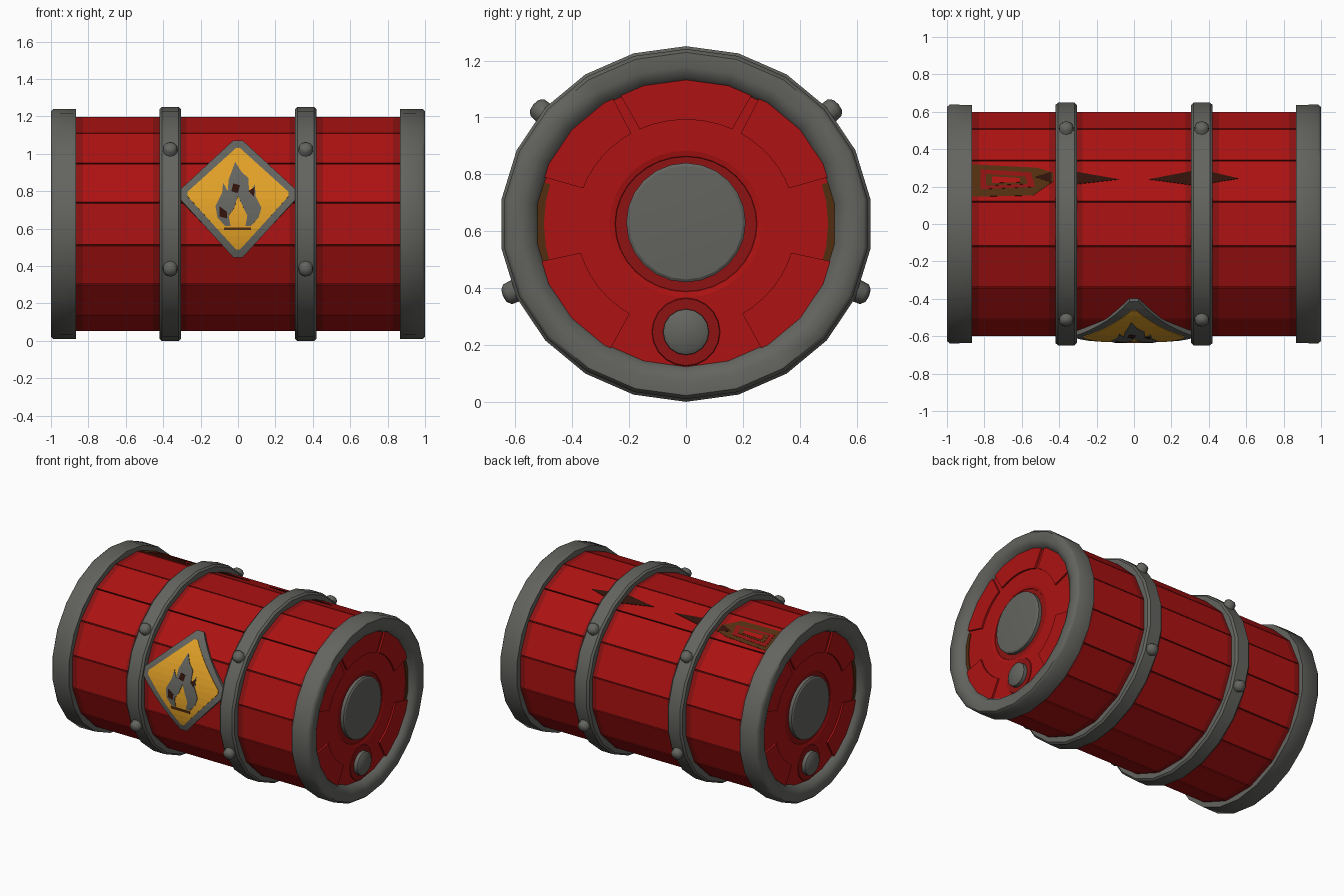
import bpy, bmesh, math
from mathutils import Matrix, Vector

if "Cube" in bpy.data.objects:
    bpy.data.objects.remove(bpy.data.objects["Cube"])

CZ, SQ = 0.625, 0.955          # barrel axis height, vertical squash


def mat(name, r, g, b):
    m = bpy.data.materials.new(name)
    m.diffuse_color = (r, g, b, 1)
    m.use_nodes = True
    m.node_tree.nodes["Principled BSDF"].inputs["Base Color"].default_value = m.diffuse_color
    return m


RED = mat("red_paint", 0.42, 0.006, 0.006)
DARK = mat("dark_red_edge", 0.27, 0.006, 0.006)
SEAM = mat("seam_red", 0.09, 0.003, 0.003)
GREY = mat("grey_metal", 0.125, 0.125, 0.115)
YELLOW = mat("sign_yellow", 0.75, 0.35, 0.02)
RUST = mat("rust_brown", 0.085, 0.027, 0.005)
SOOT = mat("dark_rust", 0.03, 0.006, 0.003)

BARREL = Matrix.Translation((0, 0, CZ)) @ Matrix.Diagonal((1, 1, SQ, 1))


def finish(bm, name, mats, smooth=None):
    bmesh.ops.remove_doubles(bm, verts=bm.verts, dist=1e-5)
    bmesh.ops.recalc_face_normals(bm, faces=bm.faces)
    me = bpy.data.meshes.new(name)
    bm.to_mesh(me)
    bm.free()
    for m in mats:
        me.materials.append(m)
    ob = bpy.data.objects.new(name, me)
    bpy.context.collection.objects.link(ob)
    if smooth:
        bpy.ops.object.select_all(action='DESELECT')
        ob.select_set(True)
        bpy.context.view_layer.objects.active = ob
        bpy.ops.object.shade_smooth_by_angle(angle=math.radians(smooth))
    return ob


def lathe(name, prof, n, m, M=BARREL, start=0.0, closed=True, smooth=None):
    """Turn an (x, radius) profile round the x axis."""
    bm = bmesh.new()
    rings = []
    for i in range(n):
        a = start + 2 * math.pi * i / n
        rings.append([bm.verts.new(M @ Vector((x, r * math.sin(a), r * math.cos(a))))
                      for x, r in prof])
    for i in range(n):
        A, B = rings[i], rings[(i + 1) % n]
        for j in range(len(prof) if closed else len(prof) - 1):
            k = (j + 1) % len(prof)
            if prof[j][1] == 0 and prof[k][1] == 0:
                continue
            bm.faces.new((A[j], A[k], B[k], B[j]))
    bmesh.ops.dissolve_degenerate(bm, dist=1e-6, edges=bm.edges)
    return finish(bm, name, [m], smooth)


def plate(name, pts, f, h0, h1, mats, ucuts=(), vcuts=(), rule=None):
    """Flat outline (u, v), sliced, thickened from h0 to h1, bent by f(u, v, h)."""
    bm = bmesh.new()
    face = bm.faces.new([bm.verts.new((u, v, h0)) for u, v in pts])
    if len(pts) > 4:
        bmesh.ops.triangulate(bm, faces=[face])
    for cuts, no, ax in ((ucuts, (1, 0, 0), 0), (vcuts, (0, 1, 0), 1)):
        for c in cuts:
            co = [0, 0, 0]
            co[ax] = c
            bmesh.ops.bisect_plane(bm, geom=bm.verts[:] + bm.edges[:] + bm.faces[:],
                                   plane_co=co, plane_no=no)
    ext = bmesh.ops.extrude_face_region(bm, geom=bm.faces[:])
    for v in ext['geom']:
        if isinstance(v, bmesh.types.BMVert):
            v.co.z = h1
    if rule:
        for fc in bm.faces:
            fc.material_index = rule(fc.calc_center_median())
    for v in bm.verts:
        v.co = f(*v.co)
    return finish(bm, name, mats)


# Dark core seen through the plank seams and round the end discs
lathe("barrel_core", [(-.94, 0), (-.94, .595), (.94, .595), (.94, 0)], 16, SEAM,
      start=math.pi / 16)


# Sixteen planks, darker near the metal bands
def on_plank(k):
    def f(x, t, h):
        a, b = (2 * math.pi * (k + s) / 16 for s in (-.5, .5))
        pa, pb = (Vector((x, math.sin(q), math.cos(q))) for q in (a, b))
        p = pa.lerp(pb, t)
        r = .611 + h
        return BARREL @ Vector((x, p.y * r, p.z * r))
    return f


cuts = [s * c for s in (-1, 1) for c in (.275, .455, .83)]


def edge_rule(c):
    x = abs(c.x)
    return 0 if x < .275 or .455 < x < .83 else 1


for k in range(16):
    plate("plank_%02d" % k, [(-.9, .015), (.9, .015), (.9, .985), (-.9, .985)],
          on_plank(k), -.03, 0, [RED, DARK], cuts, (), edge_rule)

# Worn patches on one upper rear plank
worn = on_plank(1)
plate("rust_patch", [(-.87, .12), (-.87, .9), (-.52, .82), (-.43, .7), (-.43, .5), (-.54, .15)],
      worn, -.001, .003, [RUST])
plate("rust_patch_rim", [(-.82, .3), (-.82, .78), (-.55, .7), (-.53, .35)], worn, 0, .005, [DARK])
plate("rust_patch_middle", [(-.79, .38), (-.79, .66), (-.58, .6), (-.57, .42)], worn, 0, .007, [RUST])
plate("rust_patch_centre", [(-.76, .44), (-.76, .6), (-.61, .56), (-.61, .46)], worn, 0, .009, [RED])
for i, w in enumerate([[(-.31, .42), (-.31, .72), (-.08, .54)], [(.31, .4), (.31, .74), (.08, .54)],
                       [(.41, .45), (.41, .72), (.56, .56)], [(-.44, .45), (-.44, .72), (-.53, .6)]]):
    plate("crack_%d" % i, w, worn, -.001, .004, [SOOT])

# Hoops, end rims, end panels
hoop = [(.305, .58), (.305, .643), (.318, .655), (.407, .655), (.42, .643), (.42, .58)]
rim = [(.865, .58), (.865, .643), (.985, .645), (1, .632), (1, .58), (.985, .54), (.94, .522), (.93, .58)]
for s, side in ((-1, "left"), (1, "right")):
    def flip(p):
        return [(s * x, r) for x, r in p]

    lathe(side + "_hoop", flip(hoop), 22, GREY, smooth=35)
    lathe(side + "_rim", flip(rim), 22, GREY, smooth=50)
    lathe(side + "_end_panel", flip([(.93, .24), (.945, .25), (.95, .27), (.95, .56), (.93, .56)]),
          32, RED)
    hub = Matrix.Translation((0, 0, .63))
    lathe(side + "_end_recess", flip([(.93, 0), (.942, 0), (.942, .26), (.93, .26)]), 24, DARK, hub)
    lathe(side + "_end_disc", flip([(.93, 0), (.93, .21), (.965, .21), (.972, .2), (.985, 0)]),
          24, GREY, hub, smooth=30)
    bung = Matrix.Translation((0, 0, .245))
    lathe(side + "_bung_seat", flip([(.94, 0), (.94, .125), (.955, .118), (.955, 0)]), 20, DARK, bung)
    lathe(side + "_bung", flip([(.94, 0), (.94, .082), (.98, .08), (.99, .065), (.997, 0)]),
          16, GREY, bung, smooth=40)

    # Raised outer segments of the end panel, rusty at the sides
    def polar(a, r, h):
        q = math.radians(a)
        return BARREL @ Vector((s * h, r * math.cos(q), r * math.sin(q)))

    for i, (a, b) in enumerate([(19, 61), (64, 116), (119, 161), (195, 240), (300, 345)]):
        plate("%s_end_segment_%d" % (side, i), [(a + 1, .385), (b - 1, .385), (b, .54), (a, .54)],
              polar, .945, .962, [RED], [a + (b - a) * j / 6 for j in range(1, 6)])
    for i, a in enumerate((0, 180)):
        plate("%s_end_rust_%d" % (side, i), [(a - 17, .5), (a + 17, .5), (a + 17, .54), (a - 17, .54)],
              polar, .945, .954, [RUST], [a - 9, a, a + 9])

    # Rivets, two in front and two behind on each hoop
    for i, (y, z) in enumerate([(-.5, 1.015), (.5, 1.015), (-.6, .39), (.6, .39)]):
        d = Vector((0, y, (z - CZ) / SQ ** 2)).normalized()
        M = Matrix.Translation((s * .362, y, z)) @ d.to_track_quat('X', 'Z').to_matrix().to_4x4()
        lathe("%s_rivet_%d" % (side, i),
              [(-.03, 0), (-.03, .042), (.03, .038), (.044, .024), (.048, 0)],
              10, GREY, M, smooth=50)


# Hazard diamond bent round the front
def on_front(x, z, h):
    t = (z - .62) / .605
    n = Vector((0, -math.sqrt(max(0, 1 - t * t)), t))
    return Vector((x, n.y * (.622 + h), .62 + n.z * (.595 + h)))


def diamond(w, zlo, zhi, c):
    zm = .785
    return [(-c, zlo), (c, zlo), (w, zm - c), (w, zm + c), (c, zhi), (-c, zhi), (-w, zm + c), (-w, zm - c)]


rows = [.44 + .04 * i for i in range(1, 17)]
plate("sign_border", diamond(.31, .445, 1.075, .025), on_front, -.03, .006, [GREY], (), rows)
plate("sign_face", diamond(.27, .49, 1.03, .012), on_front, 0, .010, [YELLOW], (), rows)
flame = [(-.07, .615), (-.11, .66), (-.12, .72), (-.085, .79), (-.08, .845), (-.055, .80), (-.05, .86),
         (-.015, .955), (.02, .90), (.055, .87), (.06, .79), (.09, .835), (.095, .77), (.125, .71),
         (.11, .66), (.07, .615), (.04, .615), (.05, .67), (.03, .71), (.0, .775), (-.02, .71),
         (-.05, .67), (-.04, .615)]
plate("sign_flame", flame, on_front, .002, .014, [GREY], (), rows)
plate("sign_base_line", [(-.075, .592), (.07, .592), (.07, .607), (-.075, .607)], on_front, .002, .014, [RUST])
for i, p in enumerate([[(-.10, .665), (-.06, .655), (-.06, .69), (-.10, .72)],
                       [(-.035, .80), (0, .79), (.01, .83), (-.025, .84)],
                       [(.055, .80), (.085, .77), (.09, .82)]]):
    plate("flame_scorch_%d" % i, p, on_front, .004, .016, [SOOT])
